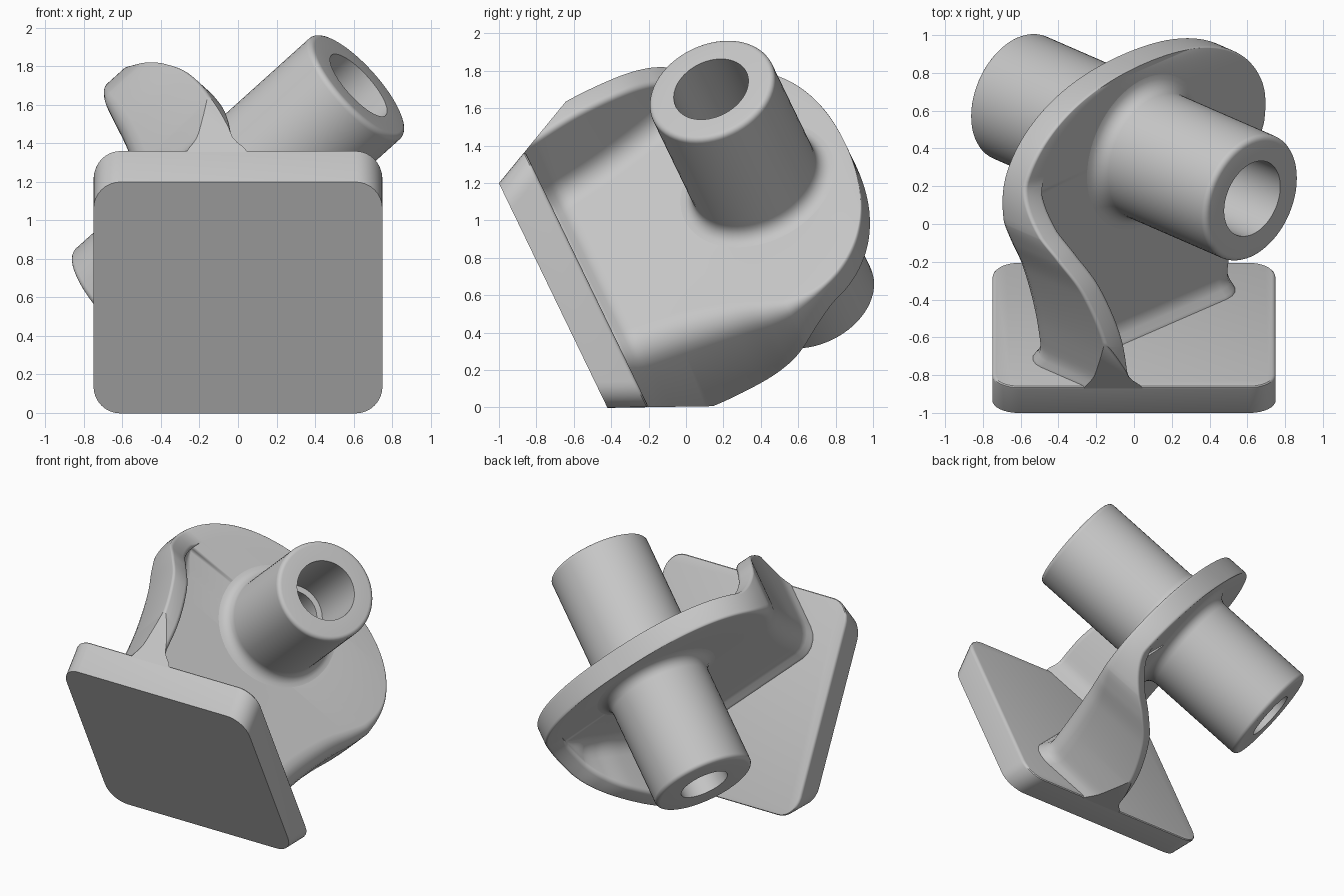
import bpy, bmesh, math
from mathutils import Matrix, Vector

old = bpy.data.objects.get("Cube")
if old:
    bpy.data.objects.remove(old, do_unlink=True)

# One cast-metal colour
metal = bpy.data.materials.new("cast_grey")
metal.use_nodes = True
GREY = (0.57, 0.57, 0.57, 1)
metal.diffuse_color = GREY
metal.node_tree.nodes["Principled BSDF"].inputs["Base Color"].default_value = GREY

# Plate frame leans back; web frame lies along the plate diagonal
PLATE = Matrix.Translation((0, -0.53, 0.685)) @ Matrix.Rotation(math.radians(25.8), 4, 'X')
WEB = PLATE @ Matrix.Rotation(math.radians(45), 4, 'Y')
BOSS_Y = 1.04


def finish(name, bm, frame):
    bmesh.ops.remove_doubles(bm, verts=bm.verts, dist=1e-5)
    bmesh.ops.recalc_face_normals(bm, faces=bm.faces)
    mesh = bpy.data.meshes.new(name)
    bm.to_mesh(mesh)
    bm.free()
    mesh.transform(frame)
    mesh.materials.append(metal)
    ob = bpy.data.objects.new(name, mesh)
    bpy.context.collection.objects.link(ob)
    return ob


def shade(ob):
    bpy.ops.object.select_all(action='DESELECT')
    ob.select_set(True)
    bpy.context.view_layer.objects.active = ob
    bpy.ops.object.shade_smooth_by_angle(angle=math.radians(35))


def loft(bm, rings, close_ends):
    rows = [[bm.verts.new(p) for p in ring] for ring in rings]
    n = len(rows[0])
    pairs = list(zip(rows, rows[1:]))
    if not close_ends:
        pairs.append((rows[-1], rows[0]))
    for a, b in pairs:
        for i in range(n):
            j = (i + 1) % n
            bm.faces.new((a[i], a[j], b[j], b[i]))
    if close_ends:
        bm.faces.new(rows[0])
        bm.faces.new(rows[-1])


def arc(cx, cy, r, start, end, n=5):
    angles = [math.radians(start + (end - start) * i / n) for i in range(n + 1)]
    return [(cx + r * math.cos(t), cy + r * math.sin(t)) for t in angles]


# Mounting plate: flared top and bottom edges, rounded corners
bm = bmesh.new()
rings = []
for y, half in ((-0.2, 0.667), (0, 0.76)):
    rings.append([(sx * 0.75, y, sz * half) for sx, sz in ((-1, -1), (1, -1), (1, 1), (-1, 1))])
loft(bm, rings, True)
corners = [e for e in bm.edges if abs(e.verts[0].co.y - e.verts[1].co.y) > 0.1]
bmesh.ops.bevel(bm, geom=corners, offset=0.14, segments=8, profile=0.5, affect='EDGES')
rim = [e for e in bm.edges if all(v.co.y > -0.01 for v in e.verts)]
bmesh.ops.bevel(bm, geom=rim, offset=0.02, segments=3, profile=0.5, affect='EDGES')
shade(finish("mounting_plate", bm, PLATE))

# Web: a Z section whose two lips fade into a rounded disc
T, LIP, WIDE, SHOULDER, CROWN = 0.08, 0.135, 0.935, 0.9, 0.66
LIP_LEFT, FADE = 0.16, 0.25
# distance from plate, half width, lip height
KEYS = [(-0.05, 0.69, 0.54), (0.3, 0.75, 0.54), (0.6, 0.83, 0.46),
        (0.78, 0.9, 0.35), (SHOULDER, WIDE, T + LIP_LEFT)]


def section(y, half, height):
    flare = 0.06 * max(0, 1 - max(y, 0) / 0.1) ** 2
    t, b = T + flare, half + flare * 0.4
    h = max(height + flare, t)
    lip = min(LIP + 1.4 * flare, b / 2)
    tip = min(0.03, h - t)
    fillet = min(0.12, h - t - tip)
    crown = min(0.02 + 0.3 * (h - t), b / 3)
    inner = lip - b
    edge = min(0.02, b / 4)
    side = arc(inner + fillet, t + fillet, fillet, 270, 180)
    side += arc(inner - tip, h - tip, tip, 0, 90)
    side += arc(edge - b, h - edge, edge, 90, 180)
    side += arc(crown - b, crown - t, crown, 180, 270)
    side += [(-x, -z) for x, z in side]
    return [(x, y, z) for x, z in side]


def spline(a, b, c, d, t):
    return 0.5 * (2 * b + (c - a) * t + (2 * a - 5 * b + 4 * c - d) * t * t
                  + (3 * b - a - 3 * c + d) * t ** 3)


rings = []
padded = [KEYS[0]] + KEYS + [(SHOULDER + 0.1, WIDE, T + 0.07)]
for k in range(len(KEYS) - 1):
    for i in range(12):
        rings.append(section(*[spline(*vals, i / 12) for vals in zip(*padded[k:k + 4])]))
for i in range(45):
    ang = math.radians(i * 2)
    rise = CROWN * math.sin(ang) ** 0.87
    lip_height = T + LIP_LEFT * max(0, 1 - rise / FADE) ** 1.5
    rings.append(section(SHOULDER + rise, WIDE * math.cos(ang) ** 0.87, lip_height))
bm = bmesh.new()
loft(bm, rings, True)
bmesh.ops.remove_doubles(bm, verts=bm.verts, dist=1e-5)

# Trim the lips flush with the flared plate edges
for s in (1, -1):
    bmesh.ops.bisect_plane(bm, geom=bm.verts[:] + bm.edges[:] + bm.faces[:], clear_outer=True,
                           plane_co=(-s * 0.537, 0, s * 0.537),
                           plane_no=Vector((-s * 0.707, -0.465, s * 0.707)))
    bmesh.ops.holes_fill(bm, edges=[e for e in bm.edges if e.is_boundary], sides=0)
web = finish("web_with_lips", bm, WEB)

# Clear the web where the bore passes through
bm = bmesh.new()
bmesh.ops.create_cone(bm, cap_ends=True, segments=48, radius1=0.28, radius2=0.28, depth=0.6)
cutter = finish("bore_cutter", bm, WEB @ Matrix.Translation((0, BOSS_Y, 0)))
cutter.hide_render = True
cut = web.modifiers.new("bore", 'BOOLEAN')
cut.object = cutter
cut.solver = 'EXACT'
shade(web)
for mod in list(web.modifiers):
    if mod.type == 'BOOLEAN':
        bpy.ops.object.modifier_apply(modifier=mod.name)
bpy.data.objects.remove(cutter, do_unlink=True)

# Boss: hollow tube with stepped bore, rounded rims and filleted collars
R, END, RIM, COLLAR = 0.352, 0.885, 0.03, 0.08
profile = [(0.21, END), (0.21, 0.35), (0.17, 0.35), (0.17, -END)]
profile += arc(R - RIM, RIM - END, RIM, -90, 0)
profile += arc(R + COLLAR, -T - COLLAR, COLLAR, 180, 90)
profile += arc(R + COLLAR, T + COLLAR, COLLAR, 270, 180)
profile += arc(R - RIM, END - RIM, RIM, 0, 90)
bm = bmesh.new()
rings = []
for i in range(64):
    ang = math.tau * i / 64
    rings.append([(r * math.cos(ang), r * math.sin(ang), z) for r, z in profile])
loft(bm, rings, False)
shade(finish("boss", bm, WEB @ Matrix.Translation((0, BOSS_Y, 0))))
